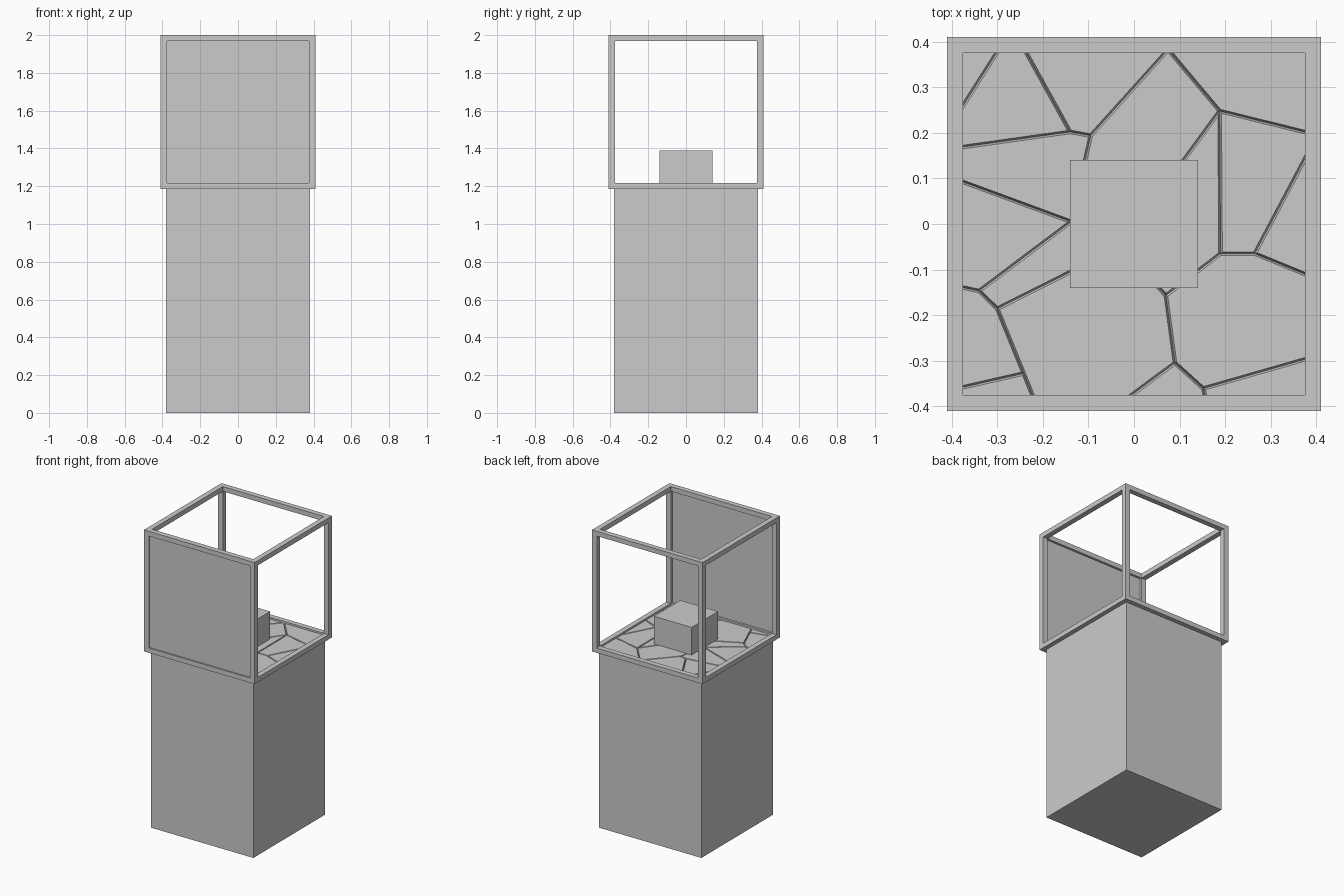
import bpy, bmesh
from mathutils import Matrix, Vector

if "Cube" in bpy.data.objects:
    bpy.data.objects.remove(bpy.data.objects["Cube"])


def box(name, lo, hi):
    lo, hi = Vector(lo), Vector(hi)
    bm = bmesh.new()
    bmesh.ops.create_cube(bm, size=1, matrix=Matrix.Translation((lo + hi) / 2)
                          @ Matrix.Diagonal((*(hi - lo), 1)))
    return finish(name, bm)


def finish(name, bm):
    me = bpy.data.meshes.new(name)
    bm.to_mesh(me)
    bm.free()
    ob = bpy.data.objects.new(name, me)
    bpy.context.collection.objects.link(ob)
    return ob


OUT, INN = 0.41, 0.375          # frame outer / inner half widths
Z0, Z1, BAR = 1.185, 2.0, 0.032

# plinth and raised block
box("plinth", (-0.38, -0.38, 0), (0.38, 0.38, Z0))
box("display_block", (-0.14, -0.14, 1.195), (0.14, 0.14, 1.39))

# case frame: corner posts, then rails between them
for sx in (-1, 1):
    for sy in (-1, 1):
        xs, ys = sorted((sx * INN, sx * OUT)), sorted((sy * INN, sy * OUT))
        box("corner_post", (xs[0], ys[0], Z0), (xs[1], ys[1], Z1))
for s in (-1, 1):
    a, b = sorted((s * INN, s * OUT))
    for z in (Z0, Z1 - BAR):
        box("rail_x", (-INN, a, z), (INN, b, z + BAR))
        box("rail_y", (a, -INN, z), (b, INN, z + BAR))

# solid front panel, slightly recessed in the frame
box("front_panel", (-INN, -0.40, Z0 + BAR), (INN, -0.39, Z1 - BAR))

# cracked ground: named crack junctions and the slabs between them
E = 0.375
nodes = {
    "TL": (-E, E), "TR": (E, E), "BL": (-E, -E), "BR": (E, -E),
    "t1": (-.297, E), "t2": (-.24, E), "t3": (.075, E),
    "l1": (-E, .248), "l2": (-E, .168), "l3": (-E, .095), "l4": (-E, -.138), "l5": (-E, -.36),
    "r1": (E, .20), "r2": (E, .157), "r3": (E, -.113), "r4": (E, -.295),
    "b1": (-.22, -E), "b2": (-.015, -E), "b3": (.157, -E),
    "p1": (-.14, .202), "p2": (-.095, .194), "p3": (.188, .248), "p4": (.19, -.065),
    "p5": (.265, -.065), "p6": (.07, -.157), "p7": (.09, -.305), "p8": (.152, -.361),
    "p9": (-.138, .005), "q1": (-.34, -.147), "q2": (-.30, -.186), "q3": (-.242, -.328),
    "c": (-.03, -.05),
}
slabs = """l1 t1 TL|l2 p1 t2 t1 l1|p1 p2 t3 t2|p3 r1 TR t3|p9 c p3 t3 p2
l3 p9 p2 p1 l2|l4 q1 p9 l3|q1 q2 c p9|p4 p5 r2 r1 p3|p5 r3 r2|c p6 p4 p3
p6 p7 p8 r4 r3 p5 p4|b3 BR r4 p8|b2 b3 p8 p7|q3 b1 b2 p7 p6 c q2
l5 BL b1 q3|l5 q3 q2 q1 l4""".replace("\n", "|")


def tuck(v):
    # edge points run slightly under the frame
    return v * 1.02 if abs(v) == E else v


bm = bmesh.new()
verts = {k: bm.verts.new((tuck(x), tuck(y), 1.193)) for k, (x, y) in nodes.items()}
faces = [bm.faces.new([verts[k] for k in s.split()]) for s in slabs.split("|")]
for f in faces:
    f.normal_update()
    if f.normal.z < 0:
        f.normal_flip()
bmesh.ops.inset_individual(bm, faces=faces, thickness=0.004, depth=0.012, use_even_offset=True)
finish("cracked_ground", bm)
